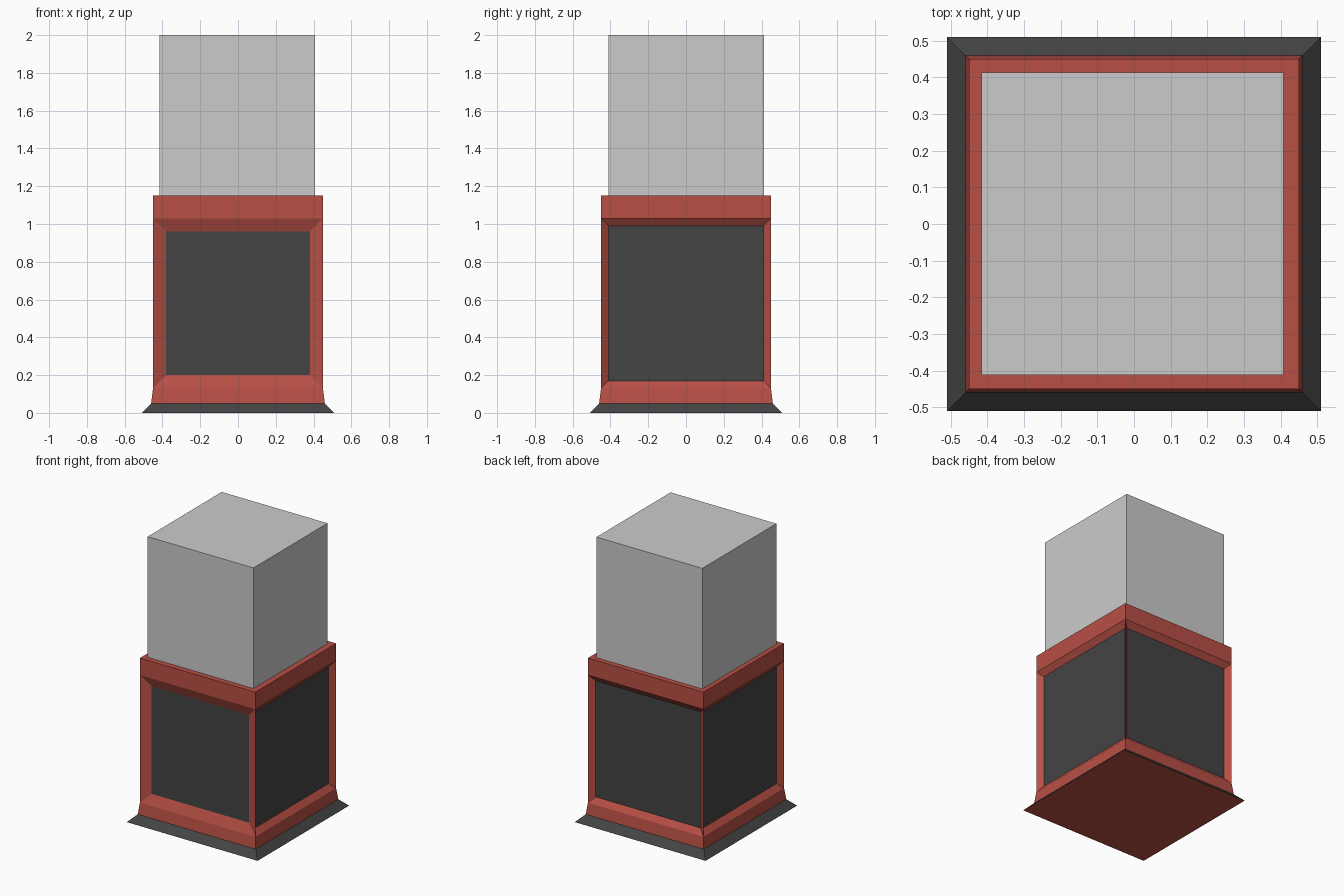
import bpy, bmesh
from mathutils import Vector

if "Cube" in bpy.data.objects:
    bpy.data.objects.remove(bpy.data.objects["Cube"])


def material(name, rgb):
    m = bpy.data.materials.new(name)
    m.diffuse_color = (*rgb, 1)
    m.use_nodes = True
    m.node_tree.nodes["Principled BSDF"].inputs["Base Color"].default_value = m.diffuse_color
    return m


RED = material("red_paint", (0.48, 0.08, 0.06))
BLACK = material("black_paint", (0.058, 0.058, 0.058))


def make_object(name, bm, mats=()):
    me = bpy.data.meshes.new(name)
    bm.normal_update()
    bm.to_mesh(me)
    bm.free()
    for m in mats:
        me.materials.append(m)
    ob = bpy.data.objects.new(name, me)
    bpy.context.collection.objects.link(ob)
    return ob


# Pedestal: stacked square rings (half width, height)
bm = bmesh.new()
profile = [(0.51, 0), (0.46, 0.05), (0.45, 0.13), (0.45, 1.03), (0.45, 1.15)]
rings = [[bm.verts.new((sx * h, sy * h, z))
          for sx, sy in ((-1, -1), (1, -1), (1, 1), (-1, 1))]
         for h, z in profile]
panels = []
for level, (lo, hi) in enumerate(zip(rings, rings[1:])):
    for i in range(4):
        j = (i + 1) % 4
        f = bm.faces.new((lo[i], lo[j], hi[j], hi[i]))
        if level == 0:
            f.material_index = 1      # black skirting
        elif level == 2:
            panels.append(f)
bm.faces.new(rings[0][::-1])
bm.faces.new(rings[-1])
bm.normal_update()

# Recessed black panels, the front one with a wider frame
for i, f in enumerate(panels):
    bmesh.ops.inset_individual(bm, faces=[f], thickness=0.07 if i == 0 else 0.04,
                               depth=-0.03, use_even_offset=True)
    f.material_index = 1
make_object("pedestal", bm, (RED, BLACK))

# Display case on top
bm = bmesh.new()
bmesh.ops.create_cube(bm, size=1)
bmesh.ops.scale(bm, vec=Vector((0.825, 0.825, 0.85)), verts=bm.verts)
bmesh.ops.translate(bm, vec=Vector((-0.004, 0.001, 1.575)), verts=bm.verts)
make_object("display_case", bm)
